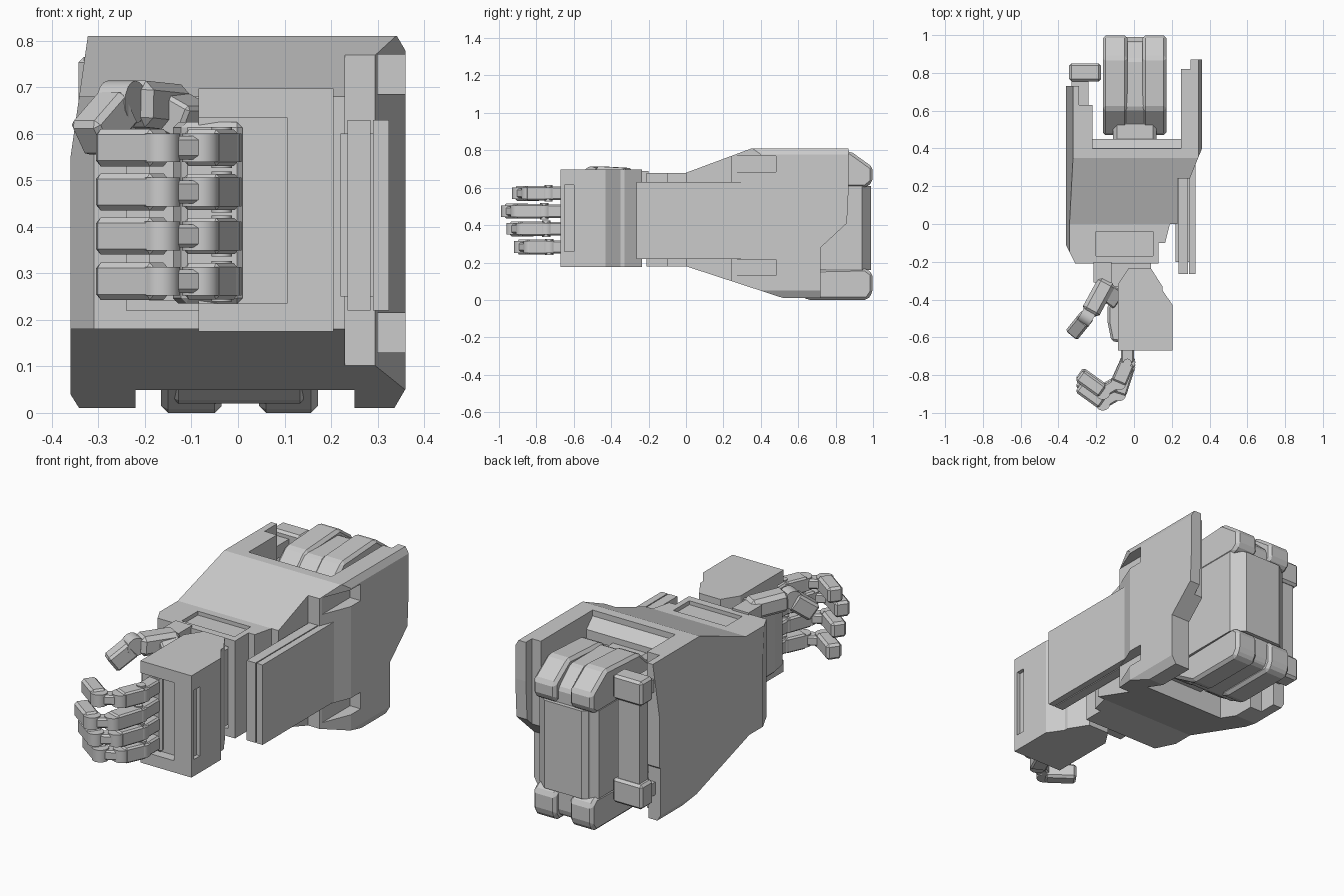
import bpy, bmesh, math
from mathutils import Vector, Matrix

cube = bpy.data.objects.get("Cube")
if cube:
    bpy.data.objects.remove(cube)

grey = bpy.data.materials.new("light_grey")
grey.use_nodes = True
grey.diffuse_color = (0.6, 0.6, 0.6, 1)
grey.node_tree.nodes["Principled BSDF"].inputs["Base Color"].default_value = (0.6, 0.6, 0.6, 1)

# order in which profile coordinates (u, v) and the extrusion w become x, y, z
AXES = {"x": lambda u, v, w: (w, u, v),
        "y": lambda u, v, w: (u, w, v),
        "z": lambda u, v, w: (u, v, w)}


def finish(name, bm, bevel=0):
    bmesh.ops.recalc_face_normals(bm, faces=bm.faces)
    mesh = bpy.data.meshes.new(name)
    bm.to_mesh(mesh)
    bm.free()
    mesh.materials.append(grey)
    obj = bpy.data.objects.new(name, mesh)
    bpy.context.collection.objects.link(obj)
    if bevel:
        mod = obj.modifiers.new("chamfer", "BEVEL")
        mod.width, mod.segments = bevel, 1
    return obj


def prism(name, pts, axis, lo, hi, bevel=0):
    bm = bmesh.new()
    to3d = AXES[axis]
    bottom = bm.faces.new([bm.verts.new(to3d(u, v, lo)) for u, v in pts])
    new = bmesh.ops.extrude_face_region(bm, geom=[bottom])["geom"]
    step = Vector(to3d(0, 0, hi - lo))
    bmesh.ops.translate(bm, vec=step, verts=[g for g in new if isinstance(g, bmesh.types.BMVert)])
    return finish(name, bm, bevel)


def box(name, x, y, z, bevel=0):
    return prism(name, [(x[0], y[0]), (x[1], y[0]), (x[1], y[1]), (x[0], y[1])], "z", *z, bevel)


def bar(name, p, q, wide, tall, bevel=0.008):
    """Box running from p to q, wide sideways and tall upwards."""
    p, q = Vector(p), Vector(q)
    along = (q - p).normalized()
    side = along.cross(Vector((0, 0, 1))).normalized()
    up = side.cross(along)
    frame = Matrix((along * (q - p).length, side * wide, up * tall)).transposed().to_4x4()
    bm = bmesh.new()
    bmesh.ops.create_cube(bm, size=1, matrix=Matrix.Translation((p + q) / 2) @ frame)
    return finish(name, bm, bevel)


def barrel(name, centre, radius, depth, turn=None):
    bm = bmesh.new()
    place = Matrix.Translation(centre) @ (turn or Matrix())
    bmesh.ops.create_cone(bm, cap_ends=True, segments=16, radius1=radius, radius2=radius,
                          depth=depth, matrix=place)
    obj = finish(name, bm)
    bpy.context.view_layer.objects.active = obj
    bpy.ops.object.select_all(action="DESELECT")
    obj.select_set(True)
    bpy.ops.object.shade_smooth_by_angle(angle=math.radians(40))
    return obj


def carve(obj, cutter, operation="DIFFERENCE"):
    mod = obj.modifiers.new("carve", "BOOLEAN")
    mod.operation, mod.solver, mod.object = operation, "EXACT", cutter
    bpy.context.view_layer.objects.active = obj
    bpy.ops.object.modifier_apply(modifier=mod.name)
    bpy.data.objects.remove(cutter)


# Forearm shell: plan, side and front outlines intersected
plan = [(-.31, -.21), (.13, -.21), (.13, -.1), (.165, -.1), (.19, 0), (.23, 0), (.23, .24),
        (.295, .24), (.36, .4), (.36, .87), (.3, .87), (.3, .82), (.25, .82), (.25, .4),
        (-.22, .4), (-.22, .63), (-.29, .63), (-.29, .73), (-.365, .73), (-.365, -.1)]
side = [(-.22, .18), (-.22, .68), (0, .68), (.35, .81), (.88, .81), (.86, .41),
        (.72, .28), (.72, .01), (.52, .01), (0, .18)]
front = [(-.32, .83), (.33, .83), (.365, .77), (.365, .06), (.33, 0), (-.335, 0),
         (-.36, .04), (-.36, .55)]
shell = prism("forearm_shell", plan, "z", -.1, .9)
carve(shell, prism("side_cutter", side, "x", -.5, .5), "INTERSECT")
carve(shell, prism("front_cutter", front, "y", -.4, 1), "INTERSECT")
for z in ((.685, .77), (.13, .215)):
    carve(shell, box("slot_cutter", (.3, .5), (.2, .48), z))
carve(shell, box("roof_cutter", (-.2, .1), (-.17, -.04), (.66, .75)))
carve(shell, box("cuff_cutter", (-.24, .09), (-.3, -.18), (.22, .64)))
prism("roof_lip", [(.38, .8), (.45, .73), (.45, .68), (.38, .68)], "x", -.22, .25)
box("elbow_joint", (-.11, .12), (.36, .55), (.15, .7), .02)

# Side rail in two layers
box("rail_inner", (.235, .285), (-.265, .3), (.22, .63))
box("rail_core", (.22, .3), (-.2, .3), (.25, .6))
box("rail_outer", (.29, .325), (-.265, .33), (.22, .63))

# Elbow: recessed core with two ribs wrapping its top and bottom
core = [(.47, .12), (.6, .02), (.95, .02), (.97, .05), (.97, .68), (.87, .77), (.61, .77), (.47, .64)]
prism("elbow_core", core, "x", -.14, .145, .012)
top_rib = [(.47, .6), (.47, .65), (.61, .78), (.88, .795), (.998, .71), (.998, .63), (.96, .6)]
low_rib = [(.47, .16), (.47, .11), (.65, 0), (.97, 0), (.998, .04), (.998, .14), (.96, .17)]
for x in ((-.165, -.035), (.045, .172)):
    prism("elbow_top_rib", top_rib, "x", *x, .015)
    prism("elbow_bottom_rib", low_rib, "x", *x, .015)
prism("elbow_back_panel", [(-.165, .6), (.172, .6), (.172, .94), (.11, .99), (-.1, .99), (-.165, .94)],
      "z", .16, .61)

# Bracket behind the thumb-side wall
box("bracket_bar", (-.32, -.2), (.765, .835), (.15, .72))
for z in ((.64, .765), (.11, .235)):
    box("bracket_end", (-.343, -.175), (.755, .85), z, .012)
    box("bracket_arm", (-.33, -.24), (.6, .78), (z[0] + .03, z[1] - .03))

# Wrist and hand block
box("wrist", (-.19, .09), (-.33, -.15), (.24, .63))
box("wrist_ring", (-.1, .06), (-.36, -.2), (.28, .59), .02)
hand = prism("hand_block", [(-.085, -.67), (.205, -.67), (.205, -.43), (.15, -.35), (.15, -.33),
                            (.09, -.235), (-.03, -.235), (-.085, -.32)], "z", .175, .697)
carve(hand, box("knuckle_cutter", (-.2, .105), (-.8, -.62), (.235, .635)))
carve(hand, box("slit_cutter", (.185, .3), (-.65, -.6), (.26, .615)))
prism("palm", [(-.12, -.62), (.01, -.64), (.01, -.34), (-.09, -.34), (-.14, -.44), (-.14, -.52)],
      "z", .235, .625, .012)
box("palm_heel", (-.13, -.04), (-.45, -.3), (.28, .6))

# Fingers, curled towards the thumb side, each with bars and round joints
for z, reach in ((.57, -.94), (.475, -.998), (.38, -.97), (.283, -.93)):
    d = reach + .965
    pts = [(-.035, -.62, z), (-.035, -.745 + d * .4, z), (-.08, -.865 + d, z),
           (-.165, -.915 + d, z), (-.29, -.825 + d, z)]
    bar("finger_base", pts[0], pts[1], .07, .072)
    bar("finger_lower", pts[1], pts[2], .08, .078)
    bar("finger_link", pts[2], pts[3], .062, .05)
    bar("finger_tip", pts[3], pts[4], .075, .08, .012)
    for i, r in ((1, .042), (2, .04), (3, .04)):
        barrel("finger_joint", pts[i], r, .062)
    barrel("finger_pin", pts[1], .022, .088)

# Thumb reaching out over the top of the palm
base, knuckle, tip = (-.14, -.3, .655), (-.235, -.475, .665), (-.32, -.575, .585)
box("thumb_mount", (-.215, -.12), (-.31, -.2), (.58, .69))
bar("thumb_lower", base, knuckle, .1, .1, .02)
bar("thumb_palm_link", (-.09, -.4, .62), (-.16, -.35, .66), .1, .08)
bar("thumb_tip", (-.255, -.495, .66), tip, .08, .09, .012)
across = Vector((.85, -.5, 0)).to_track_quat("Z", "Y").to_matrix().to_4x4()
barrel("thumb_joint", (-.25, -.49, .668), .046, .07, across)
